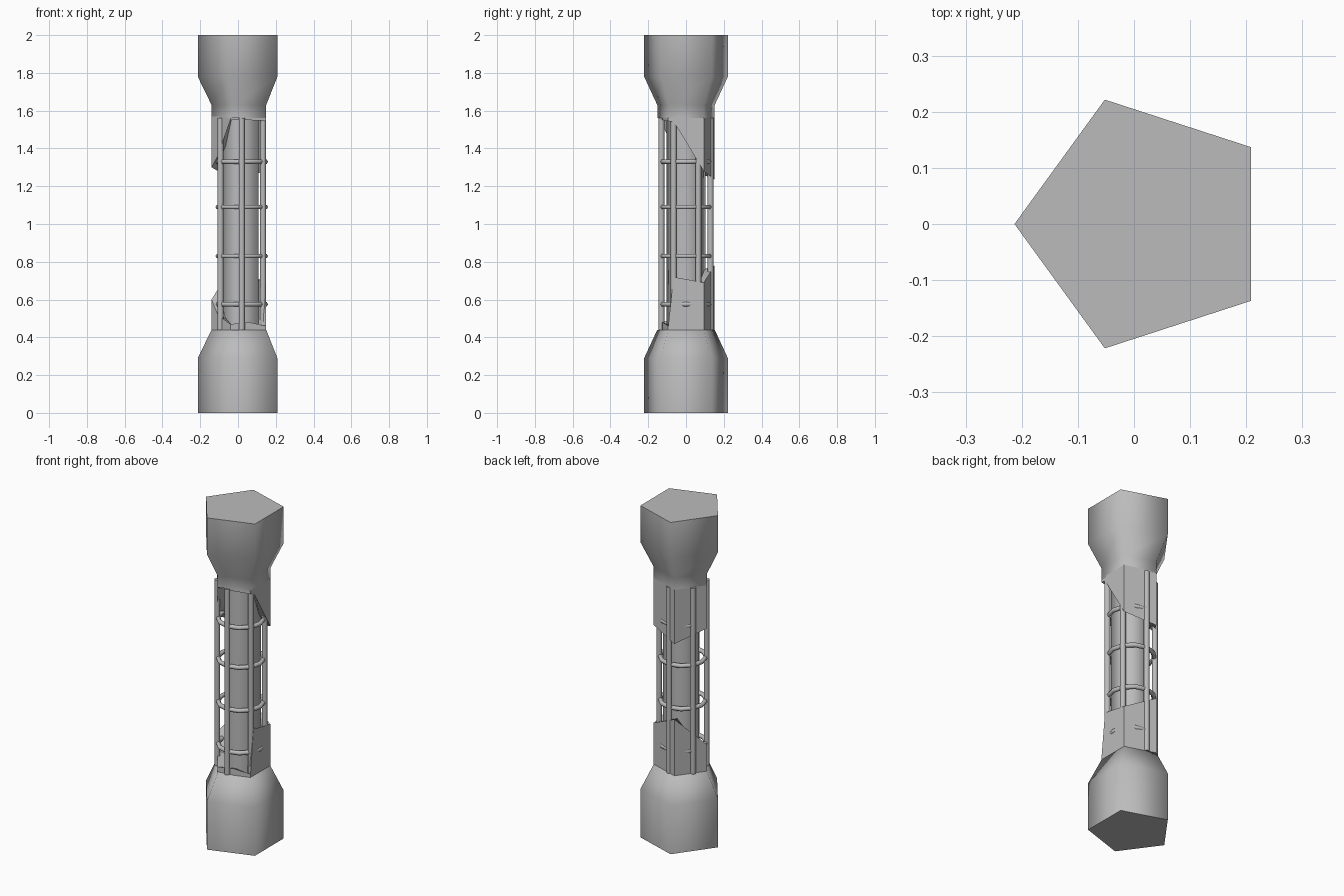
import bpy, bmesh, math
from mathutils import Vector

cube = bpy.data.objects.get("Cube")
if cube:
    bpy.data.objects.remove(cube)

CX = 0.02  # column axis
concrete = bpy.data.materials.new("concrete_grey")
concrete.use_nodes = True
grey = (0.5, 0.5, 0.5, 1)
concrete.diffuse_color = grey
concrete.node_tree.nodes["Principled BSDF"].inputs["Base Color"].default_value = grey


def around(radius, p):
    """Point on a pentagon outline; p counts corners."""
    def corner(k):
        a = math.radians(72 * k - 36)
        return Vector((math.cos(a), math.sin(a)))
    k = math.floor(p)
    v = corner(k).lerp(corner(k + 1), p - k) * radius
    return v.x + CX, v.y


def loft(name, rings, caps=True, angle=80):
    """Skin a stack of closed rings of points."""
    bm = bmesh.new()
    rows = [[bm.verts.new(p) for p in ring] for ring in rings]
    n = len(rows[0])
    for a, b in zip(rows, rows[1:]):
        for i in range(n):
            j = (i + 1) % n
            bm.faces.new((a[i], a[j], b[j], b[i]))
    if caps:
        bm.faces.new(rows[0][::-1])
        bm.faces.new(rows[-1])
    bmesh.ops.recalc_face_normals(bm, faces=bm.faces)
    me = bpy.data.meshes.new(name)
    bm.to_mesh(me)
    bm.free()
    me.materials.append(concrete)
    ob = bpy.data.objects.new(name, me)
    bpy.context.collection.objects.link(ob)
    bpy.ops.object.select_all(action='DESELECT')
    ob.select_set(True)
    bpy.context.view_layer.objects.active = ob
    bpy.ops.object.shade_smooth_by_angle(angle=math.radians(angle))
    return ob


def pentagon_stack(name, profile):
    loft(name, [[(*around(r, k), z) for k in range(5)] for r, z in profile])


# Solid ends and core
pentagon_stack("base", [(0.233, 0), (0.233, 0.29), (0.16, 0.44)])
pentagon_stack("capital", [(0.16, 1.56), (0.16, 1.63), (0.233, 1.78), (0.233, 2)])
pentagon_stack("core", [(0.108, 0.42), (0.108, 1.58)])

# Broken casing: perimeter position, lower break height, upper break height
breaks = [
    (0, 0.46, 1.545), (0.15, 0.72, 1.54), (0.29, 0.715, 1.50),
    (1, 0.69, 1.28), (2, 0.78, 1.235), (3, 0.60, 1.30),
    (3.3, 0.52, 1.36), (3.9, 0.47, 1.55), (4.5, 0.48, 1.55),
]


def casing(name, column, start, slope):
    outer = [(*around(0.16, b[0]), start) for b in breaks]
    edge = [(*around(0.16, b[0]), b[column]) for b in breaks]
    inner = [(*around(0.1, b[0]), b[column] + slope) for b in breaks]
    loft(name, [outer, edge, inner], caps=False, angle=40)


casing("lower_casing", 1, 0.44, -0.02)
casing("upper_casing", 2, 1.57, 0.06)

# Six upright reinforcing bars
for i in range(6):
    a = math.radians(60 * i + 30)
    x, y = CX + 0.13 * math.cos(a), 0.13 * math.sin(a)
    ring = [(0.016 * math.cos(t * math.pi / 4), 0.016 * math.sin(t * math.pi / 4)) for t in range(8)]
    loft("upright_bar", [[(x + u, y + v, z) for u, v in ring] for z in (0.44, 1.56)])

# Horizontal tie rings
for z in (0.575, 0.83, 1.09, 1.33):
    bpy.ops.mesh.primitive_torus_add(
        location=(CX, 0, z), major_radius=0.126, minor_radius=0.013,
        major_segments=12, minor_segments=6)
    tie = bpy.context.object
    tie.name = "tie_ring"
    tie.data.materials.append(concrete)
    bpy.ops.object.shade_smooth_by_angle(angle=math.radians(65))
